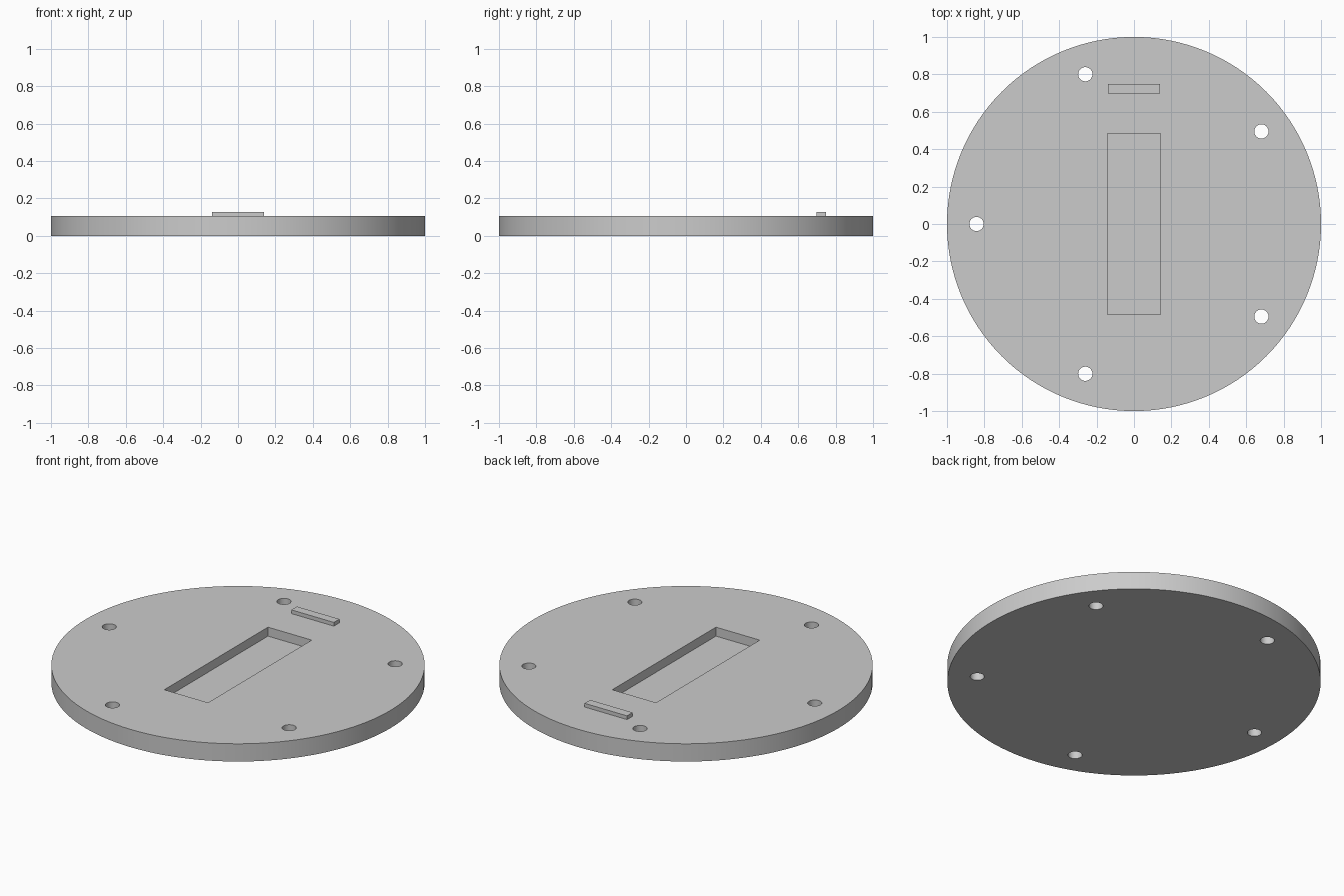
import bpy, math

if "Cube" in bpy.data.objects:
    bpy.data.objects.remove(bpy.data.objects["Cube"], do_unlink=True)

THICK = 0.105

grey = bpy.data.materials.new("light_grey")
grey.use_nodes = True
grey.diffuse_color = (0.6, 0.6, 0.6, 1)
grey.node_tree.nodes["Principled BSDF"].inputs["Base Color"].default_value = (0.6, 0.6, 0.6, 1)


def cylinder(name, radius, z0, z1, x=0, y=0, sides=48):
    bpy.ops.mesh.primitive_cylinder_add(vertices=sides, radius=radius, depth=z1 - z0,
                                        location=(x, y, (z0 + z1) / 2))
    ob = bpy.context.object
    ob.name = name
    ob.data.materials.append(grey)
    return ob


def box(name, lo, hi):
    bpy.ops.mesh.primitive_cube_add(size=1, location=[(a + b) / 2 for a, b in zip(lo, hi)])
    ob = bpy.context.object
    ob.name = name
    ob.scale = [b - a for a, b in zip(lo, hi)]
    bpy.ops.object.transform_apply(location=False, rotation=False, scale=True)
    ob.data.materials.append(grey)
    return ob


def cut(target, cutter):
    mod = target.modifiers.new("cut", 'BOOLEAN')
    mod.operation = 'DIFFERENCE'
    mod.solver = 'EXACT'
    mod.object = cutter
    bpy.context.view_layer.objects.active = target
    bpy.ops.object.modifier_apply(modifier=mod.name)
    bpy.data.objects.remove(cutter, do_unlink=True)


# Round base plate
plate = cylinder("base_plate", 1, 0, THICK, sides=128)

# Five through holes on a bolt circle
for i in range(5):
    a = math.pi + i * math.tau / 5
    cut(plate, cylinder("hole_cutter", 0.038, -0.1, 0.2, 0.842 * math.cos(a), 0.842 * math.sin(a)))

# Long shallow pocket in the middle
cut(plate, box("pocket_cutter", (-0.143, -0.484, THICK - 0.053), (0.143, 0.484, 0.2)))

bpy.ops.object.select_all(action='DESELECT')
plate.select_set(True)
bpy.context.view_layer.objects.active = plate
bpy.ops.object.shade_smooth_by_angle(angle=math.radians(30))

# Small raised bar behind the pocket
box("raised_bar", (-0.139, 0.697, THICK - 0.02), (0.139, 0.749, 0.127))
